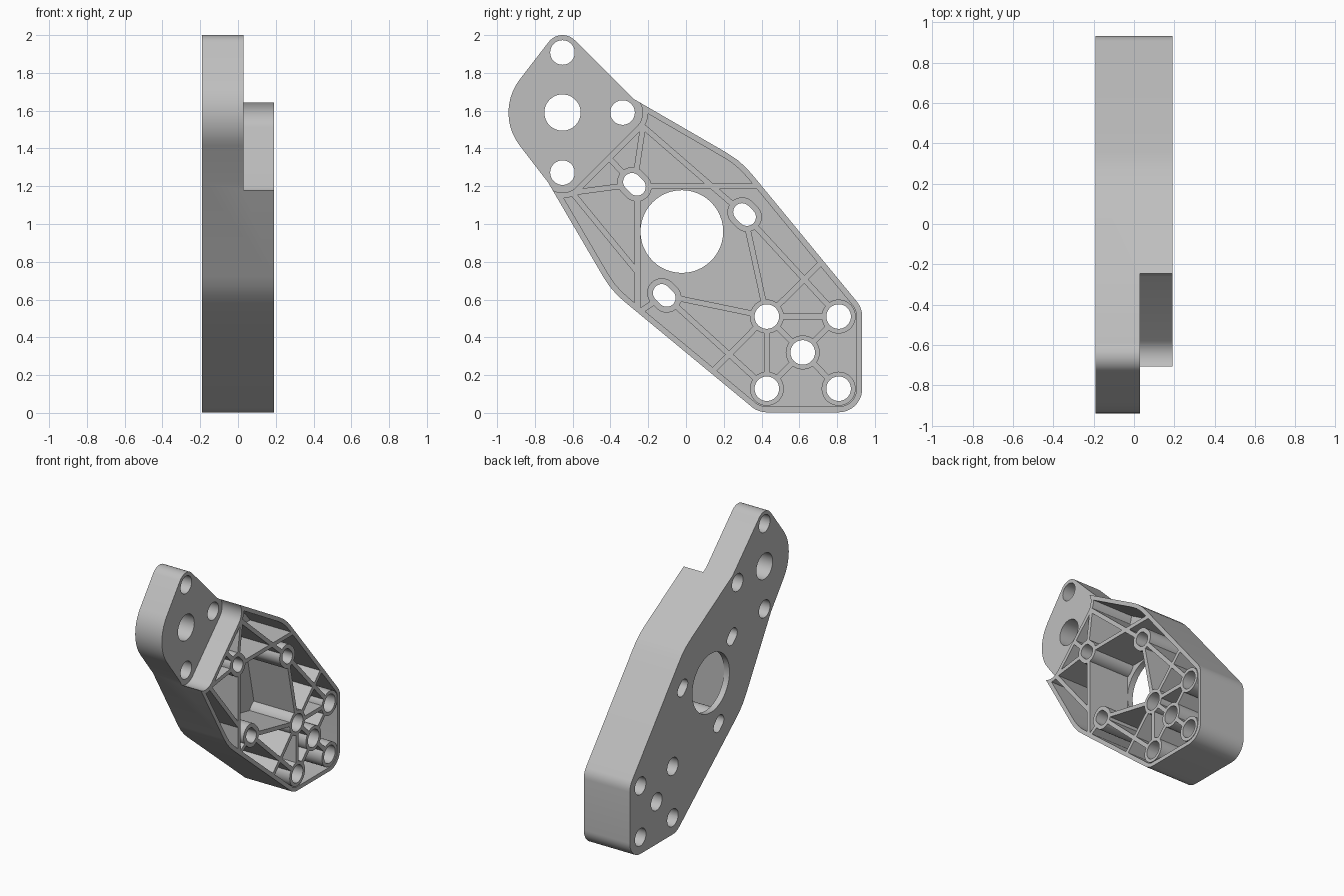
import bpy
import bmesh
from math import cos, sin, tau, radians
from mathutils import Vector
from mathutils.geometry import convex_hull_2d

cube = bpy.data.objects.get("Cube")
if cube:
    bpy.data.objects.remove(cube, do_unlink=True)

BACK, FRONT, EAR_TOP, FLOOR = -0.19, 0.19, 0.03, -0.145
WALL, RIB = 0.03, 0.015


def prism(name, circles, x0, x1):
    """Extrude along x the outline wrapped around (y, z, radius) circles."""
    pts = [Vector((y + r * cos(tau * i / 48), z + r * sin(tau * i / 48)))
           for y, z, r in circles for i in range(48)]
    ring = [pts[i] for i in convex_hull_2d(pts)]
    bm = bmesh.new()
    face = bm.faces.new([bm.verts.new((x0, p.x, p.y)) for p in ring])
    out = bmesh.ops.extrude_face_region(bm, geom=[face])
    top = [v for v in out["geom"] if isinstance(v, bmesh.types.BMVert)]
    bmesh.ops.translate(bm, verts=top, vec=(x1 - x0, 0, 0))
    bmesh.ops.recalc_face_normals(bm, faces=bm.faces)
    mesh = bpy.data.meshes.new(name)
    bm.to_mesh(mesh)
    bm.free()
    ob = bpy.data.objects.new(name, mesh)
    bpy.context.collection.objects.link(ob)
    return ob


def combine(target, tool, operation="DIFFERENCE"):
    """Apply a boolean and discard the tool."""
    mod = target.modifiers.new("cut", "BOOLEAN")
    mod.operation, mod.solver, mod.object = operation, "EXACT", tool
    bpy.context.view_layer.objects.active = target
    bpy.ops.object.modifier_apply(modifier=mod.name)
    bpy.data.objects.remove(tool, do_unlink=True)


def grow(circles, d):
    return [(y, z, r + d) for y, z, r in circles]


def slot(centre, r):
    y, z = centre
    return [(y - 0.013, z + 0.013, r), (y + 0.013, z - 0.013, r)]


# Key positions in the side plane (y, z)
hub = (-0.022, 0.96)
top_hole, low_hole, side_hole, ear_mid = (-0.654, 1.908), (-0.654, 1.272), (-0.336, 1.59), (-0.654, 1.59)
a, b, c, d = (0.428, 0.51), (0.808, 0.51), (0.428, 0.128), (0.808, 0.128)
mid = (0.618, 0.32)
slot_a, slot_b, slot_c = (-0.273, 1.21), (0.31, 1.05), (-0.115, 0.622)

body_outline = [(*hub, 0.48)] + [(*p, 0.125) for p in (b, c, d)] + \
               [(*p, 0.092) for p in (low_hole, side_hole)]
ear_corners = [(*p, 0.092) for p in (top_hole, low_hole, side_hole)]

# Body with the raised part cleared around the ear
bracket = prism("bracket", body_outline, BACK, FRONT)
combine(bracket, prism("ear_clearance", grow(ear_corners, 0.014), EAR_TOP, FRONT + 0.1))

# Pocket volume, with the step wall, ribs and bosses taken out of it
pocket = prism("pocket", grow(body_outline, -WALL), FLOOR, FRONT + 0.05)
solids = [grow(ear_corners, 0.014 + WALL)]
ribs = [
    (slot_a, (-0.61, 1.165)), (slot_a, (-0.41, 1.35)), (slot_a, (-0.23, 1.5)),
    ((-0.257, 1.2), (-0.257, 0.54)), ((-0.61, 1.175), (-0.257, 0.745)),
    ((-0.22, 1.51), slot_b), ((-0.27, 1.2), (0.42, 1.2)),
    (slot_b, a), (slot_b, b), ((0.75, 0.83), a),
    (slot_c, a), (slot_c, c), (a, (0.13, 0.21)), (slot_c, (-0.27, 0.52)),
    (a, b), (a, c), (a, d), (b, c),
]
solids += [[(*p, RIB), (*q, RIB)] for p, q in ribs]
solids += [[(*p, 0.09)] for p in (a, b, c, d, mid)]
solids += [slot(p, 0.078) for p in (slot_a, slot_b, slot_c)]
for shape in solids:
    combine(pocket, prism("rib", shape, FLOOR - 0.1, FRONT + 0.1))
combine(bracket, pocket)

# Mounting ear
ear = prism("ear", ear_corners + [(*ear_mid, 0.286)], BACK, EAR_TOP)
combine(bracket, ear, "UNION")

# Through holes
holes = [[(*p, 0.065)] for p in (top_hole, low_hole, side_hole, a, b, c, d, mid)]
holes += [[(*ear_mid, 0.096)], [(*hub, 0.219)]]
holes += [slot(p, 0.047) for p in (slot_a, slot_b, slot_c)]
for shape in holes:
    combine(bracket, prism("hole", shape, BACK - 0.1, FRONT + 0.1))

# Plain grey finish
grey = bpy.data.materials.new("grey")
grey.use_nodes = True
colour = (0.52, 0.52, 0.52, 1)
grey.diffuse_color = colour
grey.node_tree.nodes["Principled BSDF"].inputs["Base Color"].default_value = colour
bracket.data.materials.clear()
bracket.data.materials.append(grey)
for poly in bracket.data.polygons:
    poly.material_index = 0

bpy.ops.object.select_all(action="DESELECT")
bracket.select_set(True)
bpy.context.view_layer.objects.active = bracket
bpy.ops.object.shade_smooth_by_angle(angle=radians(30))
